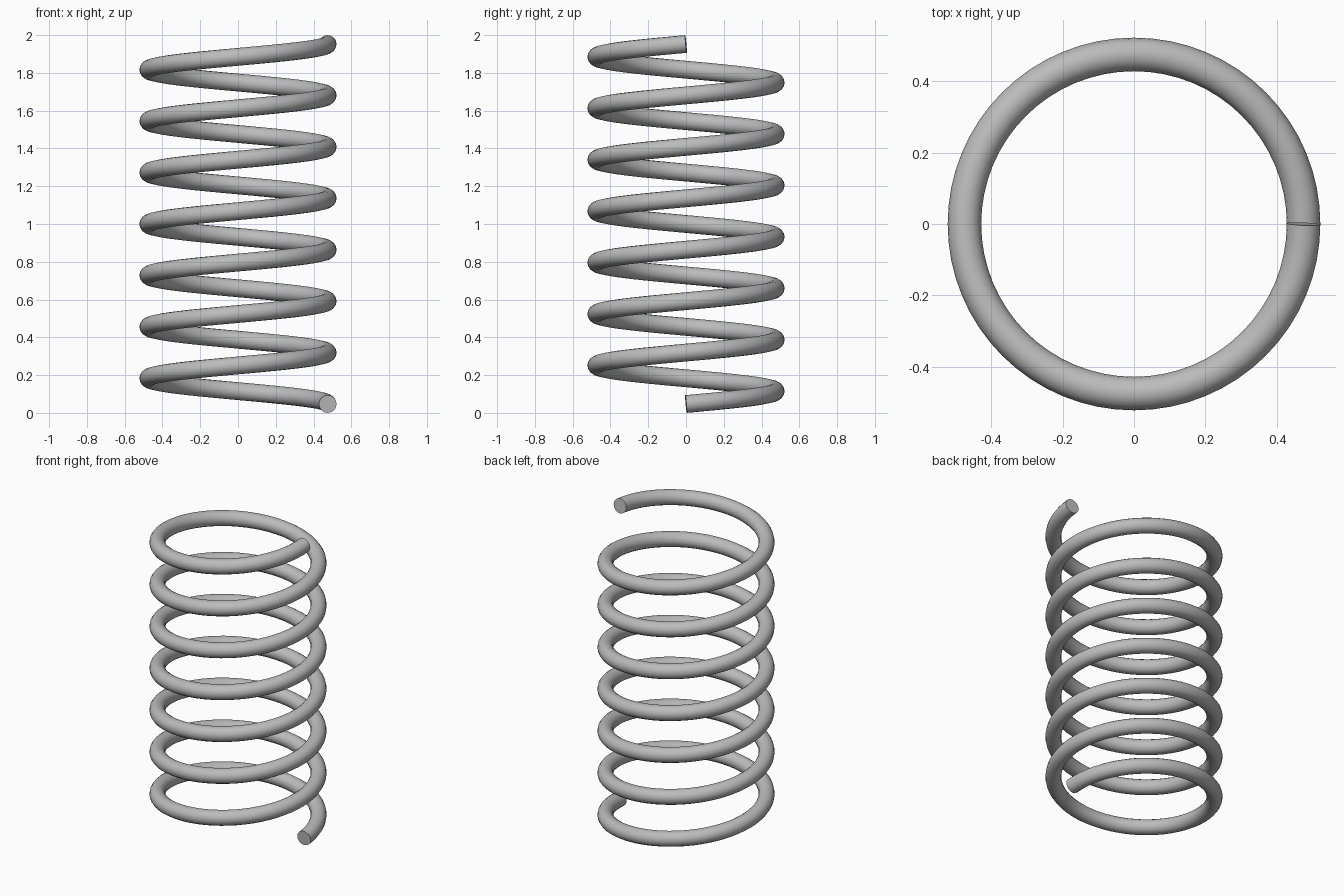
import bpy
from math import sin, cos, pi, radians

cube = bpy.data.objects.get("Cube")
if cube:
    bpy.data.objects.remove(cube, do_unlink=True)

TURNS, STEPS = 7, 64           # coils, segments per coil
COIL_R, WIRE_R = 0.475, 0.047  # coil centreline radius, wire radius
HEIGHT = 2.0

# Plain grey metal
steel = bpy.data.materials.new("grey_steel")
steel.use_nodes = True
colour = (0.5, 0.5, 0.5, 1)
steel.diffuse_color = colour
steel.node_tree.nodes["Principled BSDF"].inputs["Base Color"].default_value = colour

# Helical centreline, rising anticlockwise from the +x side
path = bpy.data.curves.new("spring_coil", "CURVE")
path.dimensions = "3D"
path.twist_mode = "Z_UP"
path.bevel_depth = WIRE_R
path.bevel_resolution = 6
path.use_fill_caps = True
spline = path.splines.new("POLY")
count = TURNS * STEPS
spline.points.add(count)
for i, point in enumerate(spline.points):
    a = 2 * pi * i / STEPS
    z = WIRE_R + (HEIGHT - 2 * WIRE_R) * i / count
    point.co = (COIL_R * cos(a), COIL_R * sin(a), z, 1)

# Round wire swept along the path, with flat cut ends
spring = bpy.data.objects.new("spring_coil", path)
bpy.context.collection.objects.link(spring)
bpy.ops.object.select_all(action="DESELECT")
spring.select_set(True)
bpy.context.view_layer.objects.active = spring
bpy.ops.object.convert(target="MESH")
spring = bpy.context.object
spring.data.materials.clear()
spring.data.materials.append(steel)
# Weld the caps to the tube so the cut edges stay crisp
bpy.ops.object.mode_set(mode="EDIT")
bpy.ops.mesh.select_all(action="SELECT")
bpy.ops.mesh.remove_doubles(threshold=0.0001)
bpy.ops.mesh.normals_make_consistent(inside=False)
bpy.ops.object.mode_set(mode="OBJECT")
bpy.ops.object.shade_smooth_by_angle(angle=radians(40))
